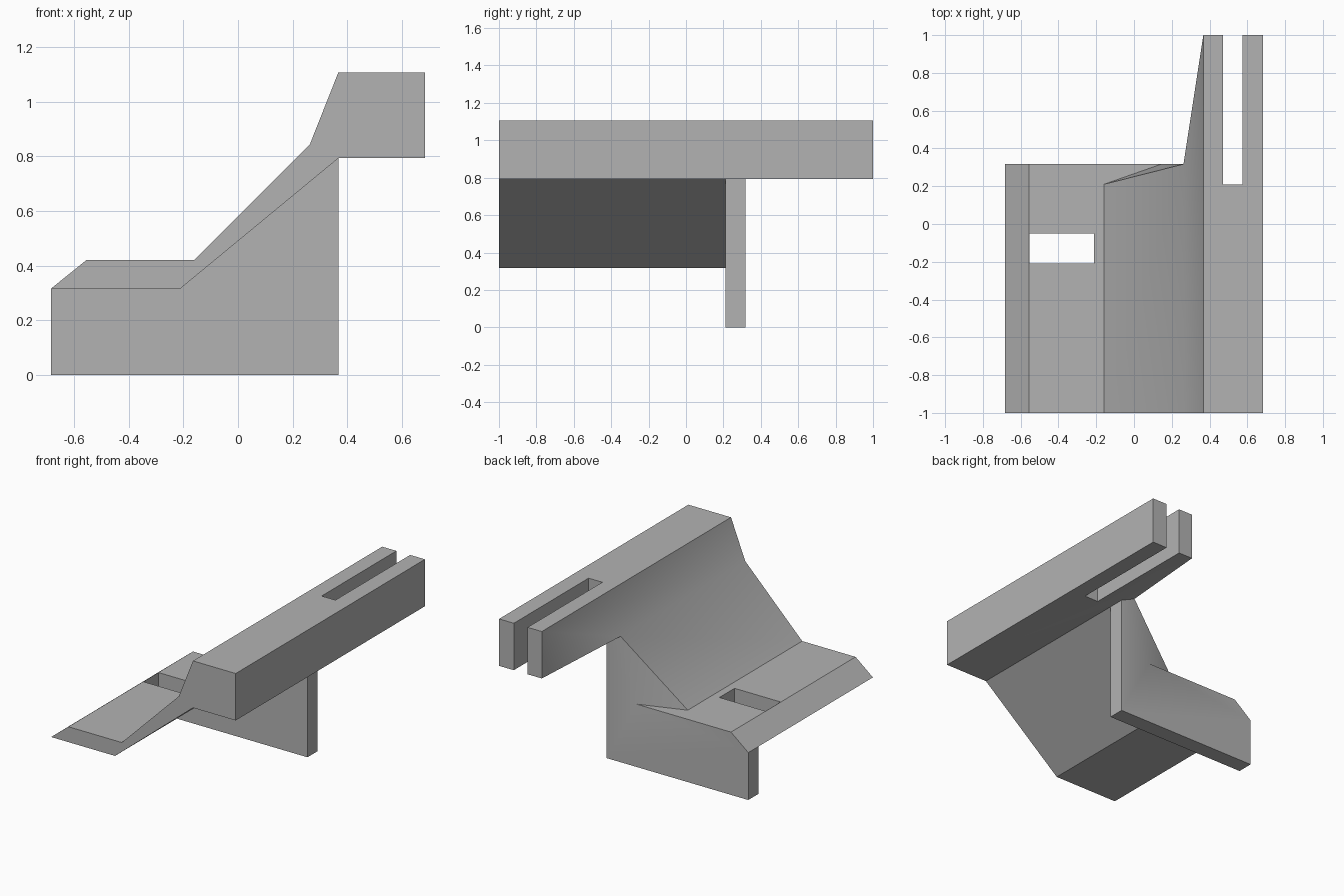
import bpy
import bmesh
import math

if "Cube" in bpy.data.objects:
    bpy.data.objects.remove(bpy.data.objects["Cube"], do_unlink=True)

# Single plain grey
grey = bpy.data.materials.new("plain grey")
grey.use_nodes = True
colour = (0.45, 0.45, 0.45, 1)
grey.diffuse_color = colour
grey.node_tree.nodes["Principled BSDF"].inputs["Base Color"].default_value = colour


def make_object(name, bm):
    bmesh.ops.recalc_face_normals(bm, faces=bm.faces)
    mesh = bpy.data.meshes.new(name)
    bm.to_mesh(mesh)
    bm.free()
    mesh.materials.append(grey)
    obj = bpy.data.objects.new(name, mesh)
    bpy.context.collection.objects.link(obj)
    return obj


def cut_slot(target, low, high):
    """Cut a box-shaped slot through the target."""
    bm = bmesh.new()
    bmesh.ops.create_cube(bm, size=1)
    for v in bm.verts:
        v.co = [lo if c < 0 else hi for c, lo, hi in zip(v.co, low, high)]
    cutter = make_object("slot_cutter", bm)
    cutter.hide_render = True
    mod = target.modifiers.new("slot", 'BOOLEAN')
    mod.operation = 'DIFFERENCE'
    mod.solver = 'EXACT'
    mod.object = cutter
    bpy.context.view_layer.objects.active = target
    bpy.ops.object.modifier_apply(modifier=mod.name)
    bpy.data.objects.remove(cutter, do_unlink=True)


# Cross-section: foot, chamfer, ramp, beam and underside
foot_z, ledge_z, beam_z, top_z = 0.317, 0.42, 0.793, 1.107
front, inner, outer, back = -1, 0.21, 0.317, 1
side, beam_x = 0.683, 0.367
profile = {
    "toe": (-side, foot_z, outer),
    "ledge": (-0.555, ledge_z, outer),
    "ramp_low": (-0.16, ledge_z, inner),
    "ramp_high": (0.262, 0.842, outer),
    "beam_in": (beam_x, top_z, back),
    "beam_out": (side, top_z, back),
    "beam_under": (side, beam_z, back),
    "neck": (beam_x, beam_z, inner),
    "heel": (-0.21, foot_z, inner),
}

bm = bmesh.new()
F = {n: bm.verts.new((x, front, z)) for n, (x, z, y) in profile.items()}
B = {n: bm.verts.new((x, y, z)) for n, (x, z, y) in profile.items()}

# Extra corners of the upright web and the beam tip
fold = bm.verts.new((0.145, outer, ledge_z))
tip = bm.verts.new((beam_x, back, beam_z))
web_top = bm.verts.new((beam_x, outer, beam_z))
toe_in = bm.verts.new((-side, inner, foot_z))
base = [bm.verts.new((x, y, 0)) for x, y in
        ((-side, outer), (beam_x, outer), (beam_x, inner), (-side, inner))]

# Long faces running from front to back, with extra corners where needed
extras = {
    "toe": ([], [toe_in]),
    "ledge": ([fold], []),
    "beam_under": ([tip, web_top], []),
}
names = list(profile)
for n, m in zip(names, names[1:] + names[:1]):
    between, after = extras.get(n, ([], []))
    end = [B[m]] + between[::-1] + [B[n]] + after
    if n == "heel":
        end = [toe_in, B[n]]
    bm.faces.new([F[n], F[m]] + end)
bm.faces.new(list(F.values()))

# Upright web and beam end
for face in (
    [B["toe"], B["ledge"], fold, B["ramp_high"], web_top, base[1], base[0]],
    [toe_in, B["heel"], B["neck"], base[2], base[3]],
    [toe_in, B["toe"], base[0], base[3]],
    [B["neck"], web_top, base[1], base[2]],
    base,
    [B["ramp_low"], B["ramp_high"], fold],
    [B["beam_in"], tip, B["ramp_high"]],
    [B["ramp_high"], tip, web_top],
    [B["beam_in"], B["beam_out"], B["beam_under"], tip],
):
    bm.faces.new(face)
bracket = make_object("bracket", bm)

# Slots in the beam end and in the foot
cut_slot(bracket, (0.472, inner, 0.6), (0.574, 1.2, 1.3))
cut_slot(bracket, (-0.553, -0.21, 0.1), (-0.212, -0.05, 0.6))

bpy.ops.object.select_all(action='DESELECT')
bracket.select_set(True)
bpy.context.view_layer.objects.active = bracket
bpy.ops.object.shade_smooth_by_angle(angle=math.radians(30))
